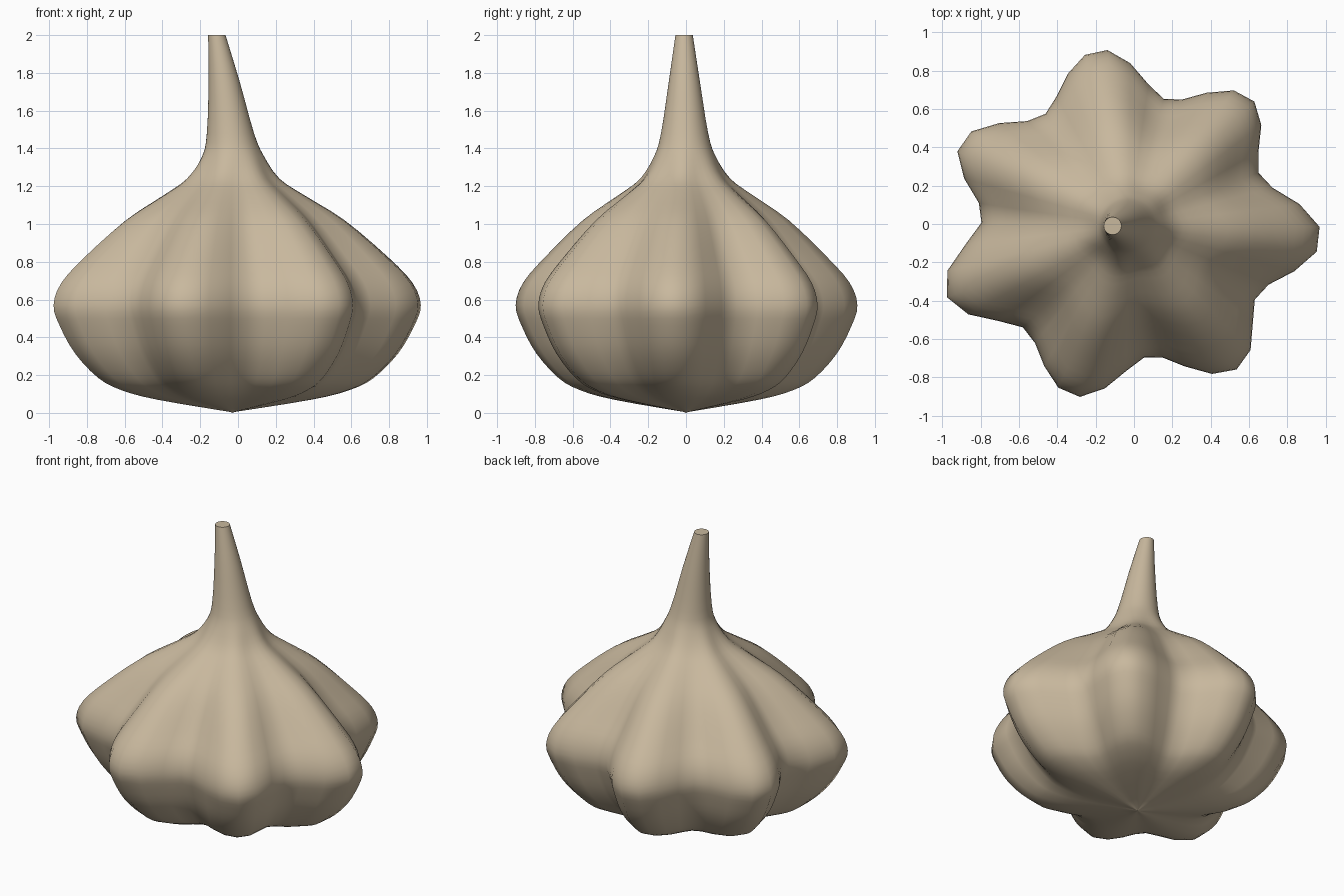
import bpy, bmesh, math
from mathutils import Vector

cube = bpy.data.objects.get("Cube")
if cube:
    bpy.data.objects.remove(cube, do_unlink=True)

SEGMENTS = 48
STEPS = 3

# Clove ridges and the grooves between them: (angle in degrees, radius)
RIDGES = [(-4, 1.01), (45.5, .92), (100, .925), (154.5, .975),
          (201, 1.02), (251.5, .94), (308, .945)]
GROOVES = [(21, .73), (73, .68), (128, .72), (177, .76),
           (226, .765), (279, .695), (331, .765)]
STAR = sorted(RIDGES + GROOVES)
STAR.append((STAR[0][0] + 360, STAR[0][1]))

# Height, radius, strength of the cloves, centre x
PROFILE = [(.005, .012, .8, -.03), (.07, .42, .85, -.03), (.12, .62, .95, -.03),
           (.185, .75, 1, -.03), (.315, .88, 1, -.03), (.46, .965, 1, -.03),
           (.57, 1, 1, -.03), (.69, .955, 1, -.03), (.83, .82, 1, -.03),
           (1.02, .595, .85, -.03), (1.15, .385, .6, -.03), (1.24, .25, .35, -.03),
           (1.36, .165, .1, -.028), (1.48, .125, 0, -.04),
           (1.75, .083, 0, -.073), (2, .046, 0, -.112)]


def star_radius(angle):
    """Cosine blend between neighbouring ridges and grooves."""
    for (a, ra), (b, rb) in zip(STAR, STAR[1:]):
        if a <= angle <= b:
            t = (1 - math.cos(math.pi * (angle - a) / (b - a))) / 2
            return ra + (rb - ra) * t
    return 1


def smooth_rows(rows):
    """Catmull-Rom spline through the profile rows."""
    pts = [Vector(r) for r in rows]
    pts = [pts[0]] + pts + [pts[-1]]
    out = []
    for p, q, r, s in zip(pts, pts[1:], pts[2:], pts[3:]):
        for i in range(STEPS):
            t = i / STEPS
            out.append((2 * q + (r - p) * t + (2 * p - 5 * q + 4 * r - s) * t ** 2
                        + (3 * q - p - 3 * r + s) * t ** 3) / 2)
    return out + [pts[-1]]


# Bulb and stem as one skin
bm = bmesh.new()
angles = [-.7 + 360 * i / SEGMENTS for i in range(SEGMENTS)]
rings = []
for z, radius, strength, cx in smooth_rows(PROFILE):
    ring = []
    for deg in angles:
        r = radius * (1 + max(strength, 0) * (star_radius(deg) - 1))
        a = math.radians(deg)
        ring.append(bm.verts.new((cx + r * math.cos(a),
                                  r * math.sin(a) - .01 * z / 2, z)))
    rings.append(ring)
for low, high in zip(rings, rings[1:]):
    for i in range(SEGMENTS):
        j = (i + 1) % SEGMENTS
        bm.faces.new((low[i], low[j], high[j], high[i]))
bm.faces.new(rings[-1])

# Pointed root
root = bm.verts.new((-.03, 0, 0))
for i in range(SEGMENTS):
    bm.faces.new((rings[0][(i + 1) % SEGMENTS], rings[0][i], root))

mesh = bpy.data.meshes.new("bulb")
bm.to_mesh(mesh)
bm.free()
bulb = bpy.data.objects.new("bulb", mesh)
bpy.context.collection.objects.link(bulb)

# Papery skin colour
skin = bpy.data.materials.new("papery beige")
skin.use_nodes = True
colour = (.58, .48, .34, 1)
skin.diffuse_color = colour
skin.node_tree.nodes["Principled BSDF"].inputs["Base Color"].default_value = colour
mesh.materials.append(skin)

bpy.ops.object.select_all(action='DESELECT')
bulb.select_set(True)
bpy.context.view_layer.objects.active = bulb
bpy.ops.object.shade_smooth_by_angle(angle=math.radians(60))
